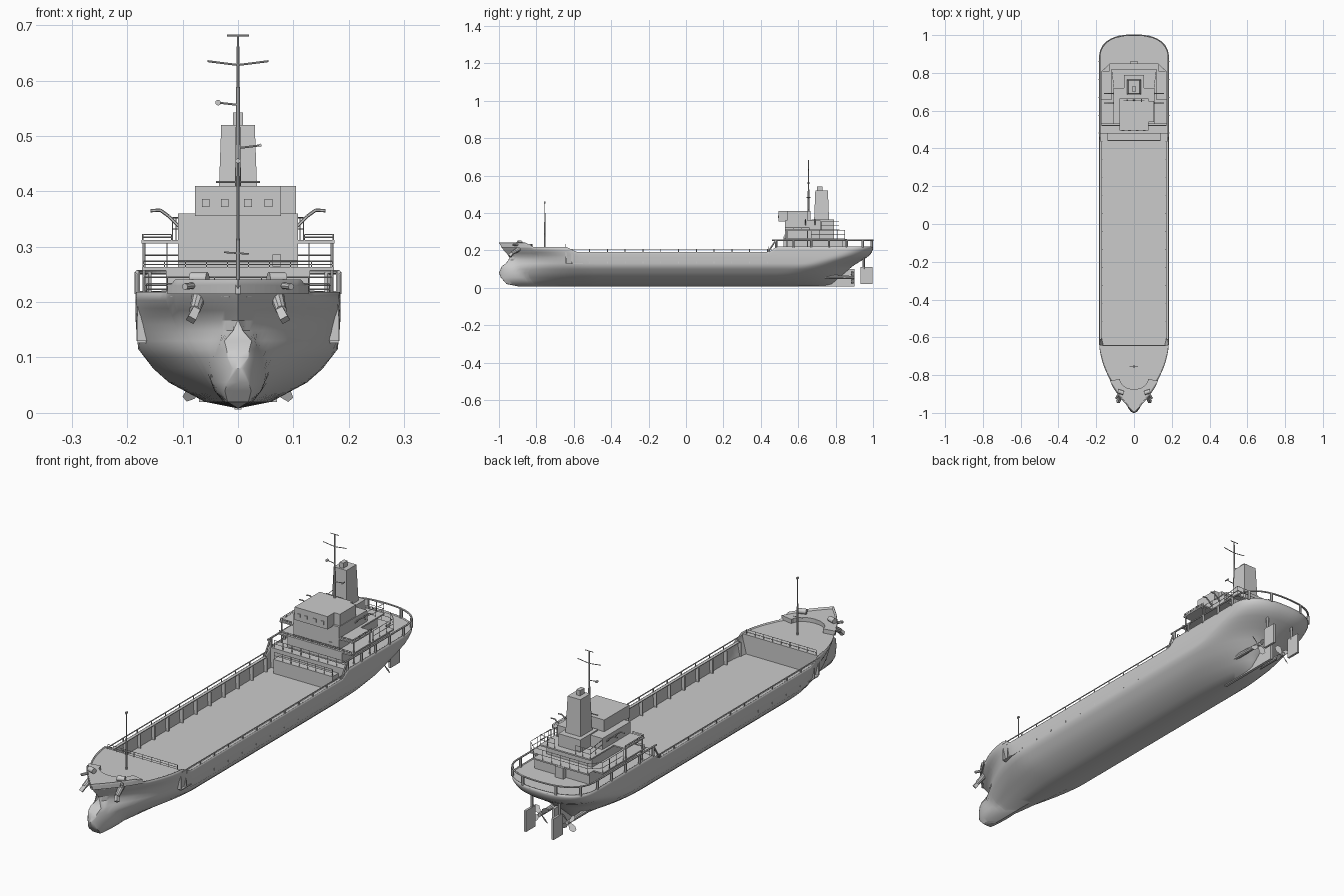
import bpy, bmesh, math
from mathutils import Vector, Matrix

if "Cube" in bpy.data.objects:
    bpy.data.objects.remove(bpy.data.objects["Cube"], do_unlink=True)

paint = bpy.data.materials.new("light_grey")
paint.use_nodes = True
paint.diffuse_color = (0.6, 0.6, 0.6, 1)
paint.node_tree.nodes["Principled BSDF"].inputs["Base Color"].default_value = (0.6, 0.6, 0.6, 1)


def finish(name, bm, smooth=False):
    mesh = bpy.data.meshes.new(name)
    bm.to_mesh(mesh)
    bm.free()
    mesh.materials.append(paint)
    if smooth:
        for p in mesh.polygons:
            p.use_smooth = True
        mesh.set_sharp_from_angle(angle=math.radians(32))
    ob = bpy.data.objects.new(name, mesh)
    bpy.context.collection.objects.link(ob)
    return ob


def add_box(bm, x, y, z, taper=1):
    """Box from three (low, high) ranges; taper shrinks the top."""
    cx, cy = sum(x) / 2, sum(y) / 2
    quads = []
    for h, s in zip(z, (1, taper)):
        quads.append([bm.verts.new((cx + (a - cx) * s, cy + (b - cy) * s, h))
                      for a, b in ((x[0], y[0]), (x[1], y[0]), (x[1], y[1]), (x[0], y[1]))])
    low, high = quads
    bm.faces.new(low[::-1])
    bm.faces.new(high)
    for i in range(4):
        j = (i + 1) % 4
        bm.faces.new((low[i], low[j], high[j], high[i]))


def box(name, x, y, z, taper=1):
    bm = bmesh.new()
    add_box(bm, x, y, z, taper)
    return finish(name, bm)


def add_bar(bm, a, b, r, r_end=None, sides=6):
    a, b = Vector(a), Vector(b)
    d = b - a
    m = Matrix.Translation((a + b) / 2) @ d.to_track_quat('Z', 'Y').to_matrix().to_4x4()
    bmesh.ops.create_cone(bm, cap_ends=True, segments=sides, radius1=r,
                          radius2=r if r_end is None else r_end, depth=d.length, matrix=m)


def bars(name, segments, r):
    bm = bmesh.new()
    for a, b in segments:
        add_bar(bm, a, b, r)
    return finish(name, bm, True)


def railing(name, path, z, height, r=0.0012, step=0.04):
    """Two rails and evenly spaced posts along a plan path."""
    segs = []
    for (ax, ay), (bx, by) in zip(path, path[1:]):
        for h in (z + height, z + height / 2):
            segs.append(((ax, ay, h), (bx, by, h)))
        n = max(1, round(math.hypot(bx - ax, by - ay) / step))
        for i in range(n + 1):
            px, py = ax + (bx - ax) * i / n, ay + (by - ay) * i / n
            segs.append(((px, py, z), (px, py, z + height)))
    return bars(name, segs, r)


def interp(rows, v):
    if v <= rows[0][0]:
        return rows[0][1:]
    for a, b in zip(rows, rows[1:]):
        if v <= b[0]:
            f = (v - a[0]) / (b[0] - a[0])
            return [p + (q - p) * f for p, q in zip(a[1:], b[1:])]
    return rows[-1][1:]


# Hull lines: height, half beam, bow, entry length, entry power, stern, run length, run power
LINES = [(.008, 0, -.90, .5, 1.5, .74, .4, 2), (.02, .06, -.96, .5, 1.5, .78, .4, 2),
         (.055, .125, -.99, .5, 1.5, .82, .36, 2), (.08, .153, -1, .48, 1.5, .85, .32, 2),
         (.115, .18, -.985, .45, 1.6, .89, .28, 2), (.14, .183, -.95, .4, 1.7, .93, .24, 2.2),
         (.17, .185, -.945, .38, 1.8, .98, .18, 2.4), (.2, .185, -.975, .37, 2, 1, .14, 2.5),
         (.24, .185, -1, .38, 2.1, 1, .13, 2.5)]
SHEER = [(-.86, .24), (-.83, .218), (-.65, .218), (-.61, .192), (.44, .192), (.48, .22)]


def half_width(y, z):
    b, bow, entry, p, stern, run, q = interp(LINES, z)
    u = min(1, max(0, (bow + entry - y) / entry))
    v = min(1, max(0, (y - stern + run) / run))
    w = b * (1 - u ** p) * (1 - v ** q) ** (1 / q)
    k = 1 - ((y + .86) / .14) ** 2
    h = 1 - ((z - .08) / .07) ** 2
    if k > 0 and h > 0 and z > .01:
        w = max(w, .052 * math.sqrt(k * h))
    return w


def build_hull():
    bm = bmesh.new()
    n = 80
    ts = [.5 - .5 * math.cos(math.pi * i / n) for i in range(n + 1)]
    ts = sorted(set(ts + [(y + 1) / 2 for y, _ in SHEER]))
    grid = []
    for t in ts:
        top = interp(SHEER, 2 * t - 1)[0]
        zs = [.008, .02, .04, .055, .08, .1, .115, .13]
        zs += [.13 + (top - .13) * f / 6 for f in range(1, 7)]
        side = []
        for z in zs:
            _, bow, _, _, stern, _, _ = interp(LINES, z)
            y = bow + (stern - bow) * t
            w = 0 if t in (ts[0], ts[-1]) else half_width(y, z)
            side.append((w, y, z))
        ring = [(-x, y, z) for x, y, z in side[:0:-1]] + side
        grid.append([bm.verts.new(c) for c in ring])
    for a, b in zip(grid, grid[1:]):
        for i in range(len(a) - 1):
            bm.faces.new((a[i], a[i + 1], b[i + 1], b[i]))
    bmesh.ops.remove_doubles(bm, verts=bm.verts, dist=1e-5)
    bmesh.ops.recalc_face_normals(bm, faces=bm.faces)
    probe = max(bm.faces, key=lambda f: f.calc_center_median().x)
    if probe.normal.x < 0:
        bmesh.ops.reverse_faces(bm, faces=bm.faces)
    ob = finish("hull", bm, True)
    mod = ob.modifiers.new("plating", 'SOLIDIFY')
    mod.thickness, mod.offset = .003, -1


build_hull()


def outline(y0, y1, z, n=40, inset=.002):
    ys = [y0 + (y1 - y0) * math.sin(math.pi / 2 * i / n) for i in range(n + 1)]
    return [(max(0, half_width(y, z) - inset), y) for y in ys]


def deck(name, edge, z, depth=.004):
    """Deck plate mirrored from one edge, with a little thickness."""
    bm = bmesh.new()
    rows = [[bm.verts.new((s * x, y, z)) for s in (-1, 1)] for x, y in edge]
    for a, b in zip(rows, rows[1:]):
        bm.faces.new((a[0], a[1], b[1], b[0]))
    ext = bmesh.ops.extrude_face_region(bm, geom=bm.faces[:])
    bmesh.ops.translate(bm, vec=(0, 0, -depth),
                        verts=[v for v in ext["geom"] if isinstance(v, bmesh.types.BMVert)])
    bmesh.ops.remove_doubles(bm, verts=bm.verts, dist=1e-5)
    bmesh.ops.recalc_face_normals(bm, faces=bm.faces)
    return finish(name, bm)


# Decks and bulkheads
deck("cargo_deck", [(.181, -.64), (.181, .48)], .13)
deck("forecastle_deck", outline(-.64, -.965, .213), .213)
deck("poop_deck", outline(.48, .999, .215), .215)
box("forecastle_bulkhead", (-.181, .181), (-.645, -.64), (.13, .213))
box("poop_bulkhead", (-.181, .181), (.48, .485), (.13, .215))
box("hold_step", (-.14, .14), (.44, .482), (.13, .19))

# Raised bow platform with a curved rear edge
bm = bmesh.new()
rim = outline(-.83, -.99, .234, 16)
arc = [(.075 * math.cos(a), -.82 - .055 * math.sin(a))
       for a in [math.pi * i / 12 for i in range(13)]]
plan = rim + [(-x, y) for x, y in rim[::-1]] + arc[::-1]
face = bm.faces.new([bm.verts.new((x, y, .233)) for x, y in plan])
up = bmesh.ops.extrude_face_region(bm, geom=[face])
bmesh.ops.translate(bm, vec=(0, 0, -.018),
                    verts=[v for v in up["geom"] if isinstance(v, bmesh.types.BMVert)])
bmesh.ops.recalc_face_normals(bm, faces=bm.faces)
finish("bow_platform", bm)

# Hold bulwark: cap, stiffener ribs and open side rail
caps, ribs, rails = bmesh.new(), bmesh.new(), []
for s in (-1, 1):
    def span(a, b):
        return tuple(sorted((s * a, s * b)))
    add_box(caps, span(.171, .184), (-.61, .44), (.189, .192))
    for i in range(12):
        y = -.61 + i * .095
        add_box(ribs, span(.166, .183), (y - .002, y + .002), (.13, .19))
        rails.append(((s * .183, y, .19), (s * .183, y, .206)))
    rails.append(((s * .183, -.64, .206), (s * .183, .46, .206)))
finish("bulwark_cap", caps)
finish("bulwark_ribs", ribs)
bars("hold_side_rail", rails, .0025)

# Poop bulwark: top rim on broad stanchions, leaving long openings
rim = outline(.46, 1, .24, 48, .003)
bm = bmesh.new()
for s in (-1, 1):
    for (ax, ay), (bx, by) in zip(rim, rim[1:]):
        add_bar(bm, (s * ax, ay, .254), (s * bx, by, .254), .004)
    for y in (.482, .575, .67, .765, .86, .945, .993):
        x = s * (half_width(y, .24) - .003)
        add_bar(bm, (x, y, .215), (x, y, .254), .006)
    add_bar(bm, (s * .182, .44, .192), (s * .182, .48, .254), .004)
finish("poop_rim", bm, True)

# Accommodation block
box("house_lower", (-.13, .13), (.52, .84), (.214, .262))
box("boat_deck", (-.173, .173), (.52, .81), (.257, .263))
box("boat_deck_aft", (-.13, .13), (.8, .85), (.257, .263))
box("house_middle", (-.108, .108), (.53, .79), (.262, .312))
box("wing_deck", (-.174, .174), (.53, .66), (.306, .312))
box("upper_deck", (-.12, .12), (.53, .82), (.306, .312))
box("house_upper", (-.108, .108), (.53, .72), (.312, .36))
box("wheelhouse", (-.078, .078), (.495, .665), (.355, .41))
box("chart_room", (.07, .105), (.54, .65), (.355, .41))
box("funnel_base", (-.052, .052), (.67, .79), (.312, .365))
box("funnel", (-.036, .036), (.685, .765), (.36, .52), .84)
box("funnel_pipe", (-.009, .009), (.7, .73), (.515, .542))
box("stern_locker", (-.02, .02), (.835, .86), (.214, .262))
box("front_door", (.062, .078), (.527, .531), (.264, .286))
bm = bmesh.new()
for x in (-.058, -.024, .018, .055):
    add_box(bm, (x - .007, x + .007), (.492, .496), (.372, .386))
finish("bridge_windows", bm)
posts = [((s * .17, y, .215), (s * .17, y, .308)) for s in (-1, 1) for y in (.54, .65)]
bars("wing_posts", posts, .003)

# Railings
railing("poop_front_rail", [(-.17, .487), (.17, .487)], .215, .03)
railing("boat_deck_rail", [(-.171, .67), (-.171, .808), (-.128, .848), (.128, .848),
                           (.171, .808), (.171, .67)], .262, .045)
railing("boat_deck_front_rail", [(-.171, .523), (.171, .523)], .262, .012)
railing("step_rail", [(-.138, .443), (.138, .443)], .19, .03)
railing("forecastle_rail", [(-.165, -.645), (.165, -.645)], .213, .02)
for s, side in ((-1, "right"), (1, "left")):
    railing(side + "_wing_rail", [(s * .12, .532), (s * .172, .532), (s * .172, .658)], .312, .01)
    railing(side + "_upper_rail", [(s * .106, .722), (s * .118, .818), (s * .05, .818)], .312, .04)
    # Curved boat davits
    pts = [(s * x, z) for x, z in ((.105, .335), (.125, .355), (.14, .366), (.158, .365))]
    bars(side + "_davits", [((a[0], y, a[1]), (b[0], y, b[1]))
                            for y in (.64, .69) for a, b in zip(pts, pts[1:])], .003)

# Masts
bm = bmesh.new()
add_bar(bm, (0, .655, .36), (0, .655, .682), .006, .002, 8)
for a, b in (((-.055, .635), (0, .628)), ((0, .628), (.055, .635)), ((-.02, .681), (.02, .681)),
             ((-.035, .56), (0, .556)), ((0, .478), (.04, .483)), ((-.04, .417), (.04, .417))):
    add_bar(bm, (a[0], .655, a[1]), (b[0], .655, b[1]), .0018)
add_bar(bm, (-.036, .65, .56), (-.036, .66, .56), .005, None, 12)
add_bar(bm, (.04, .645, .483), (.04, .665, .483), .003)
finish("main_mast", bm, True)
bm = bmesh.new()
add_bar(bm, (0, -.755, .21), (0, -.755, .46), .004, .002, 8)
add_bar(bm, (-.025, -.755, .29), (.02, -.755, .287), .0015)
add_bar(bm, (0, -.76, .455), (0, -.75, .455), .005)
finish("fore_mast", bm, True)

# Anchors, winches, propellers and rudders in mirrored pairs
for s, side in ((-1, "right"), (1, "left")):
    bm = bmesh.new()
    add_bar(bm, (s * .07, -.885, .212), (s * .078, -.93, .185), .013, .01, 10)
    add_bar(bm, (s * .074, -.925, .19), (s * .085, -.942, .168), .009, .011, 4)
    finish(side + "_anchor", bm, True)
    bm = bmesh.new()
    add_bar(bm, (s * .055, -.895, .243), (s * .085, -.885, .243), .011, None, 12)
    add_bar(bm, (s * .08, -.9, .23), (s * .096, -.925, .228), .006, None, 8)
    finish(side + "_winch", bm, True)
    bm = bmesh.new()
    add_bar(bm, (s * .065, .7, .06), (s * .065, .9, .055), .012, .008, 10)
    for i in range(4):
        turn = Matrix.Translation((s * .065, .89, .055)) @ Matrix.Rotation(
            math.pi * (i / 2 + .25), 4, 'Y') @ Matrix.Rotation(.6 * s, 4, 'Z')
        blade = [bm.verts.new(turn @ Vector((x, 0, z)))
                 for x, z in ((-.005, .005), (-.014, .03), (-.006, .044), (.008, .043), (.013, .028), (.005, .005))]
        bm.faces.new(blade)
    finish(side + "_propeller", bm)
    box(side + "_rudder", tuple(sorted((s * .06, s * .07))), (.932, .996), (.02, .11))
    bars(side + "_rudder_stock", [((s * .065, .95, .1), (s * .065, .95, .18))], .006)
box("keel_skeg", (-.006, .006), (.6, .9), (.006, .1))
